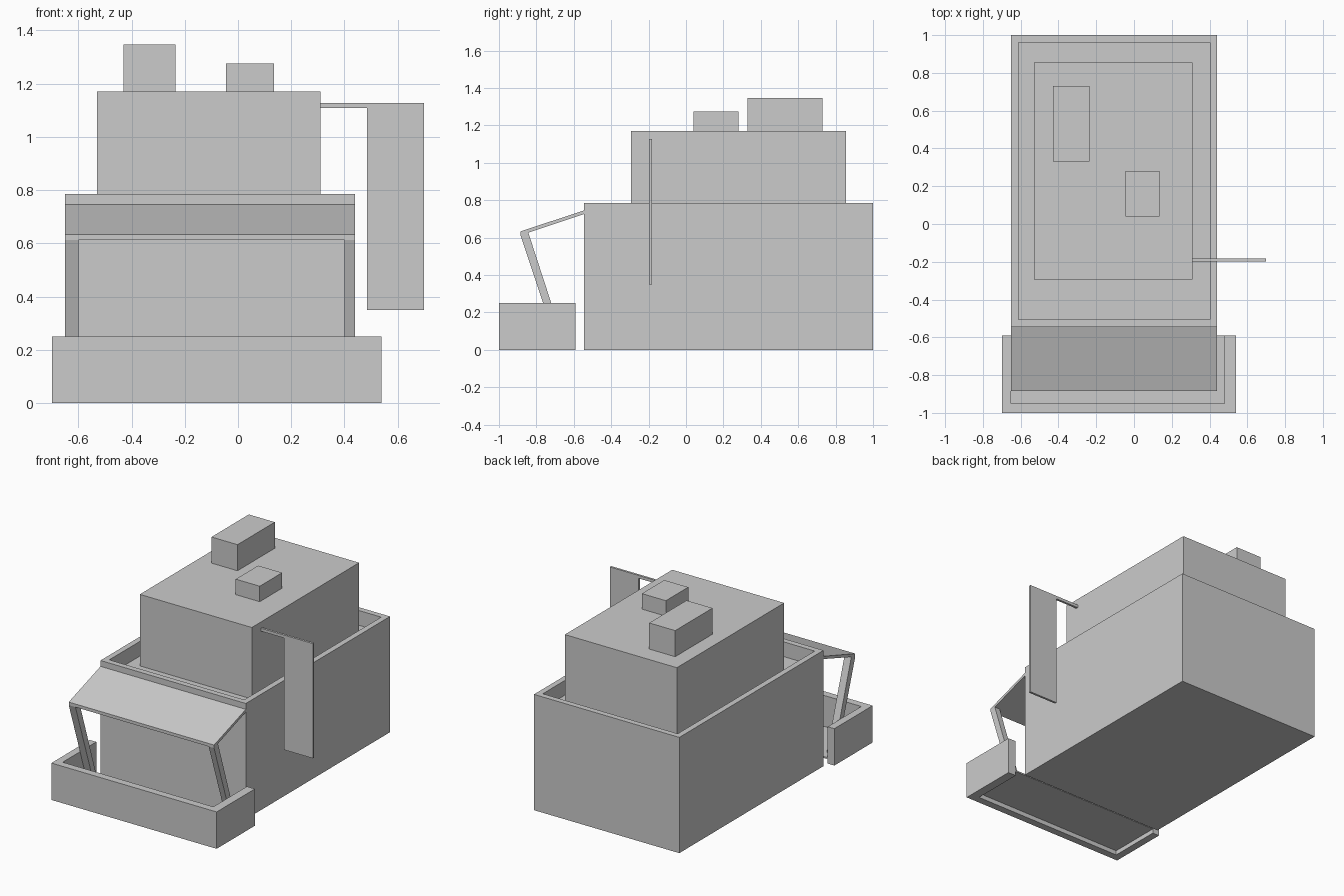
import bpy, bmesh
from mathutils import Vector

if "Cube" in bpy.data.objects:
    bpy.data.objects.remove(bpy.data.objects["Cube"])


def prism(name, points, direction):
    """Extrude a flat outline along a direction vector."""
    bm = bmesh.new()
    face = bm.faces.new([bm.verts.new(p) for p in points])
    ext = bmesh.ops.extrude_face_region(bm, geom=[face])
    moved = [v for v in ext["geom"] if isinstance(v, bmesh.types.BMVert)]
    bmesh.ops.translate(bm, verts=moved, vec=Vector(direction))
    # keep the base cap when the extrude operator drops it
    if not any(all(abs((v.co - Vector(points[0])).dot(Vector(direction))) < 1e-6
                   for v in f.verts) for f in bm.faces):
        base = [v for v in bm.verts if v not in moved]
        bmesh.ops.contextual_create(bm, geom=base)
    bmesh.ops.recalc_face_normals(bm, faces=bm.faces)
    mesh = bpy.data.meshes.new(name)
    bm.to_mesh(mesh)
    bm.free()
    obj = bpy.data.objects.new(name, mesh)
    bpy.context.collection.objects.link(obj)
    return obj


def box(name, x, y, z):
    pts = [(x[0], y[0], z[0]), (x[1], y[0], z[0]), (x[1], y[1], z[0]), (x[0], y[1], z[0])]
    return prism(name, pts, (0, 0, z[1] - z[0]))


def side_profile(name, yz, x):
    return prism(name, [(x[0], y, z) for y, z in yz], (x[1] - x[0], 0, 0))


# Ground floor with a sunken roof behind a parapet
ground = box("ground_floor", (-0.65, 0.44), (-0.545, 1.0), (0, 0.785))
bm = bmesh.new()
bm.from_mesh(ground.data)
top = max(bm.faces, key=lambda f: f.calc_center_median().z)
bmesh.ops.inset_region(bm, faces=[top], thickness=0.055)
roof = bmesh.ops.extrude_face_region(bm, geom=[top])
bmesh.ops.translate(bm, vec=(0, 0, -0.1),
                    verts=[v for v in roof["geom"] if isinstance(v, bmesh.types.BMVert)])
if top.is_valid:
    bmesh.ops.delete(bm, geom=[top], context='FACES_ONLY')
bmesh.ops.recalc_face_normals(bm, faces=bm.faces)
bm.to_mesh(ground.data)
bm.free()

# Upper floor and rooftop units
box("upper_floor", (-0.53, 0.31), (-0.295, 0.855), (0.685, 1.17))
box("large_roof_unit", (-0.43, -0.235), (0.33, 0.73), (1.17, 1.347))
box("small_roof_unit", (-0.045, 0.135), (0.04, 0.28), (1.17, 1.275))

# Hanging sign: bracket and panel
sign_y = (-0.198, -0.183)
box("sign_bracket", (0.31, 0.485), sign_y, (1.108, 1.128))
box("sign_panel", (0.485, 0.70), sign_y, (0.35, 1.128))

# Low terrace wall, open towards the building, with its floor
outline = [(-0.70, -1.0), (0.54, -1.0), (0.54, -0.59), (0.48, -0.59),
           (0.48, -0.95), (-0.65, -0.95), (-0.65, -0.59), (-0.70, -0.59)]
prism("terrace_wall", [(x, y, 0) for x, y in outline], (0, 0, 0.25))
box("terrace_floor", (-0.65, 0.48), (-0.95, -0.59), (0.03, 0.04))

# Sloping awning on two leaning posts
side_profile("awning", [(-0.545, 0.745), (-0.885, 0.633), (-0.885, 0.612), (-0.545, 0.726)],
             (-0.65, 0.44))
for name, x in (("left_post", (-0.65, -0.60)), ("right_post", (0.40, 0.44))):
    side_profile(name, [(-0.885, 0.612), (-0.843, 0.626), (-0.652, 0.04), (-0.694, 0.04)], x)
